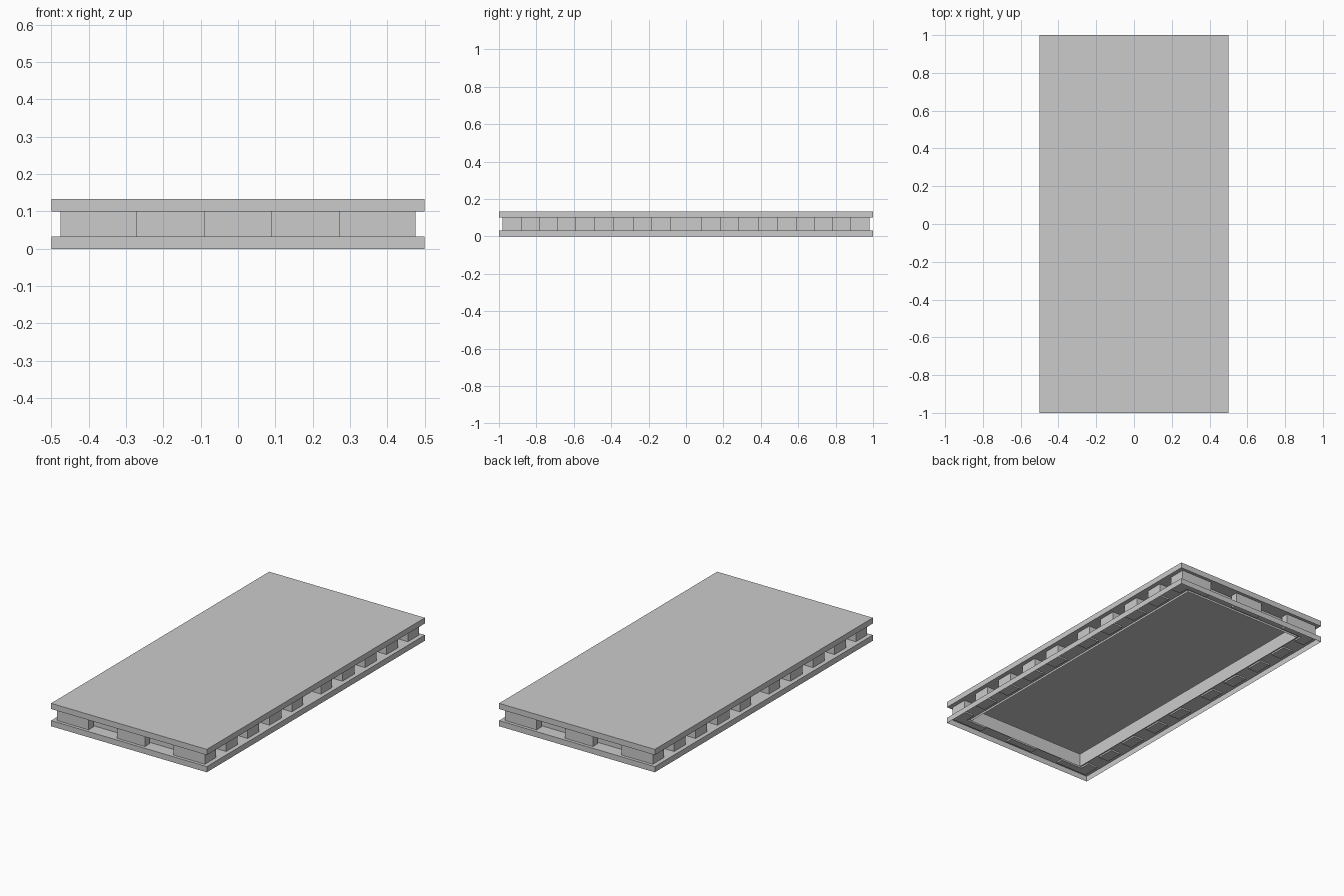
import bpy, bmesh

if "Cube" in bpy.data.objects:
    bpy.data.objects.remove(bpy.data.objects["Cube"])

Z_RIM, Z_TOP, Z_LID = 0.033, 0.10, 0.133
Z_LOW = 0.024            # spacers and core dip slightly below the base deck
Z_CORE = 0.021
BX, BY = 0.475, 0.982    # outer face of the spacers
SX, SY = 0.41, 0.938     # inner face of the spacers
CX, CY = 0.39, 0.925     # hollow core walls


def finish(name, bm):
    mesh = bpy.data.meshes.new(name)
    bm.to_mesh(mesh)
    bm.free()
    obj = bpy.data.objects.new(name, mesh)
    bpy.context.collection.objects.link(obj)
    return obj


def box(name, x0, x1, y0, y1, z0, z1):
    bm = bmesh.new()
    bmesh.ops.create_cube(bm, size=1)
    for v in bm.verts:
        v.co.x = x0 if v.co.x < 0 else x1
        v.co.y = y0 if v.co.y < 0 else y1
        v.co.z = z0 if v.co.z < 0 else z1
    return finish(name, bm)


def loop(bm, x, y, z):
    return [bm.verts.new((sx * x, sy * y, z))
            for sx, sy in ((-1, -1), (1, -1), (1, 1), (-1, 1))]


def shell(name, rings, cap=False):
    """Rectangular shell joining successive (x, y, z) loops, optionally capped."""
    bm = bmesh.new()
    loops = [loop(bm, *r) for r in rings]
    for a, b in zip(loops, loops[1:]):
        for i in range(4):
            j = (i + 1) % 4
            bm.faces.new((a[i], a[j], b[j], b[i]))
    if cap:
        bm.faces.new(loops[-1])
    return finish(name, bm)


# Upper slab: hollow inside, with a flat ring underneath
shell("top_slab", [(CX, CY, Z_TOP), (0.5, 1, Z_TOP), (0.5, 1, Z_LID)], cap=True)

# Lower frame: outer lip and flat deck, open underneath
shell("base_frame", [(0.5, 1, 0), (0.5, 1, Z_RIM), (CX, CY, Z_RIM)])

# Hollow core between the slabs
shell("core_wall", [(CX, CY, Z_CORE), (CX, CY, Z_TOP)])

# Spacers on the two short ends
for s in (-1, 1):
    y0, y1 = sorted((s * SY, s * BY))
    for x0, x1 in ((-BX, -0.272), (-0.09, 0.09), (0.272, BX)):
        box("end_spacer", x0, x1, y0, y1, Z_LOW, Z_TOP)

# Spacers on the two long sides, mirrored front to back
spans = [(0.084, 0.185), (0.28, 0.388), (0.487, 0.59), (0.685, 0.787), (0.88, SY)]
for s in (-1, 1):
    x0, x1 = sorted((s * SX, s * BX))
    for a, b in spans:
        for t in (-1, 1):
            y0, y1 = sorted((t * a, t * b))
            box("side_spacer", x0, x1, y0, y1, Z_LOW, Z_TOP)
